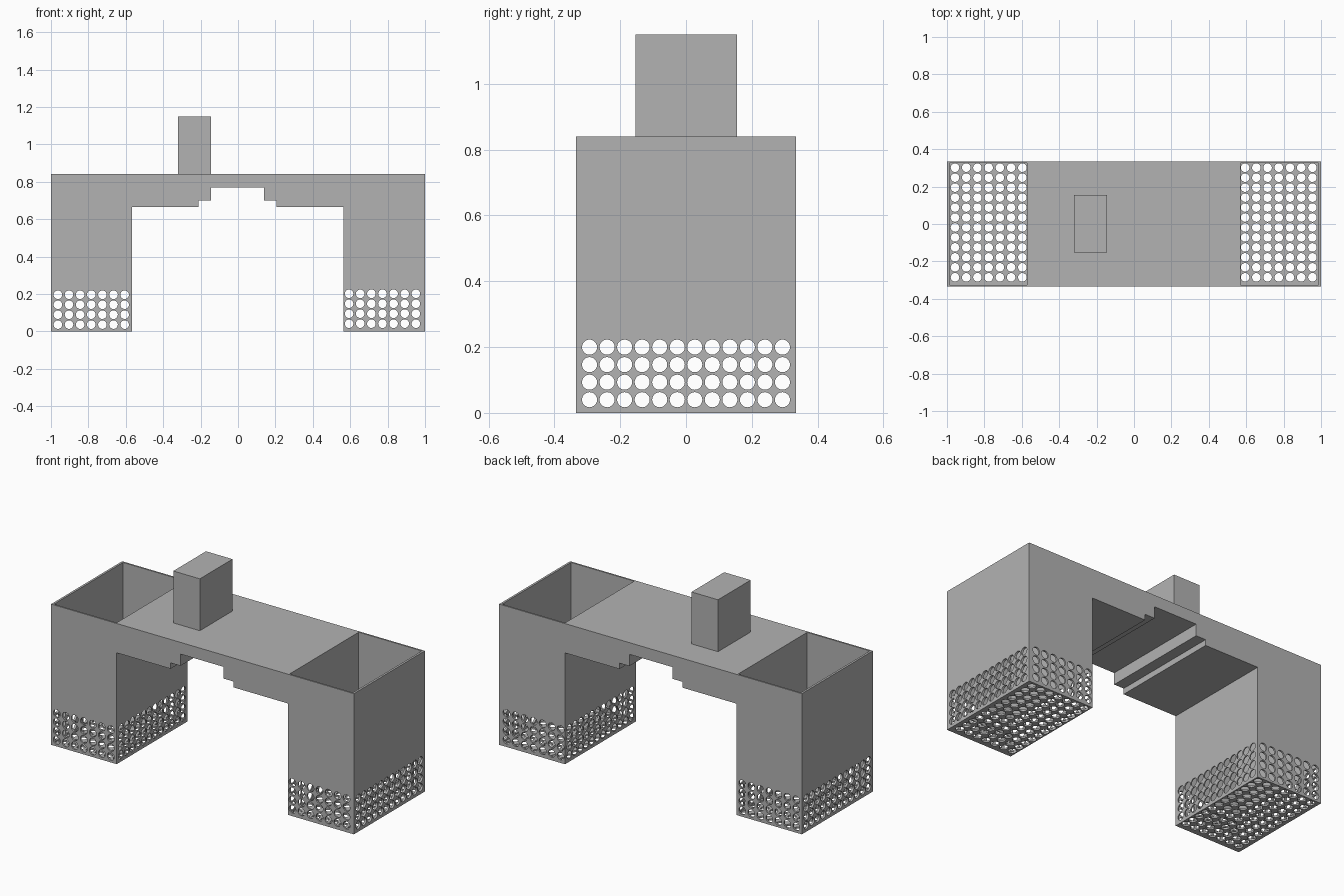
import bpy, bmesh
from math import radians
from mathutils import Matrix, Vector

cube = bpy.data.objects.get("Cube")
if cube:
    bpy.data.objects.remove(cube, do_unlink=True)

grey = bpy.data.materials.new("plain grey")
grey.use_nodes = True
tone = (0.45, 0.45, 0.45, 1)
grey.diffuse_color = tone
grey.node_tree.nodes["Principled BSDF"].inputs["Base Color"].default_value = tone

DEPTH, TOP, PITCH, RADIUS = 0.335, 0.84, 0.0533, 0.023


def add_object(name, bm):
    bmesh.ops.recalc_face_normals(bm, faces=bm.faces)
    mesh = bpy.data.meshes.new(name)
    bm.to_mesh(mesh)
    bm.free()
    mesh.materials.append(grey)
    obj = bpy.data.objects.new(name, mesh)
    bpy.context.collection.objects.link(obj)
    return obj


def add_box(bm, low, high):
    low, high = Vector(low), Vector(high)
    size = Matrix.Diagonal((high - low).to_4d())
    bmesh.ops.create_cube(bm, size=1, matrix=Matrix.Translation((low + high) / 2) @ size)


def add_hole(bm, centre, axis, length):
    turn = Vector(axis).to_track_quat('Z', 'Y').to_matrix().to_4x4()
    bmesh.ops.create_cone(bm, cap_ends=True, segments=20, radius1=RADIUS, radius2=RADIUS,
                          depth=length, matrix=Matrix.Translation(centre) @ turn)


def cut(target, name, bm):
    cutter = add_object(name, bm)
    cutter.hide_render = True
    mod = target.modifiers.new(name, 'BOOLEAN')
    mod.operation, mod.solver, mod.object = 'DIFFERENCE', 'EXACT', cutter
    bpy.context.view_layer.objects.active = target
    bpy.ops.object.modifier_apply(modifier=name)
    bpy.data.objects.remove(cutter, do_unlink=True)


# Bridge and legs: one stepped profile drawn through the depth
profile = [(-1, 0), (-0.567, 0), (-0.567, 0.665), (-0.21, 0.665), (-0.21, 0.7),
           (-0.145, 0.7), (-0.145, 0.77), (0.14, 0.77), (0.14, 0.7), (0.205, 0.7),
           (0.205, 0.665), (0.565, 0.665), (0.565, 0), (1, 0), (1, TOP), (-1, TOP)]
bm = bmesh.new()
face = bm.faces.new([bm.verts.new((x, -DEPTH, z)) for x, z in profile])
sweep = bmesh.ops.extrude_face_region(bm, geom=[face])
bmesh.ops.translate(bm, vec=(0, 2 * DEPTH, 0),
                    verts=[v for v in sweep["geom"] if isinstance(v, bmesh.types.BMVert)])
body = add_object("bridge_with_baskets", bm)

# Open pockets inside both legs
bm = bmesh.new()
for x0, x1 in ((-0.987, -0.573), (0.57, 0.987)):
    add_box(bm, (x0, -DEPTH + 0.01, 0.01), (x1, DEPTH - 0.01, 1))
cut(body, "pockets", bm)

# Holes through the end walls
bm = bmesh.new()
for row in range(4):
    for col in range(12):
        add_hole(bm, (0, (col - 5.5) * PITCH, 0.04 + row * PITCH), (1, 0, 0), 2.2)
cut(body, "end_holes", bm)

# Holes through the front and back walls
bm = bmesh.new()
for start, base in ((-0.963, 0.036), (0.594, 0.041)):
    for row in range(4):
        for col in range(7):
            add_hole(bm, (start + col * 0.0595, 0, base + row * PITCH), (0, 1, 0), 1)
cut(body, "front_holes", bm)

# Holes through the floors
bm = bmesh.new()
for start in (-0.957, 0.594):
    for row in range(12):
        for col in range(7):
            add_hole(bm, (start + col * 0.06, 0.008 + (row - 5.5) * PITCH, 0), (0, 0, 1), 0.024)
cut(body, "floor_holes", bm)

# Block standing on the bridge
bm = bmesh.new()
add_box(bm, (-0.32, -0.153, TOP), (-0.145, 0.155, 1.15))
block = add_object("top_block", bm)
